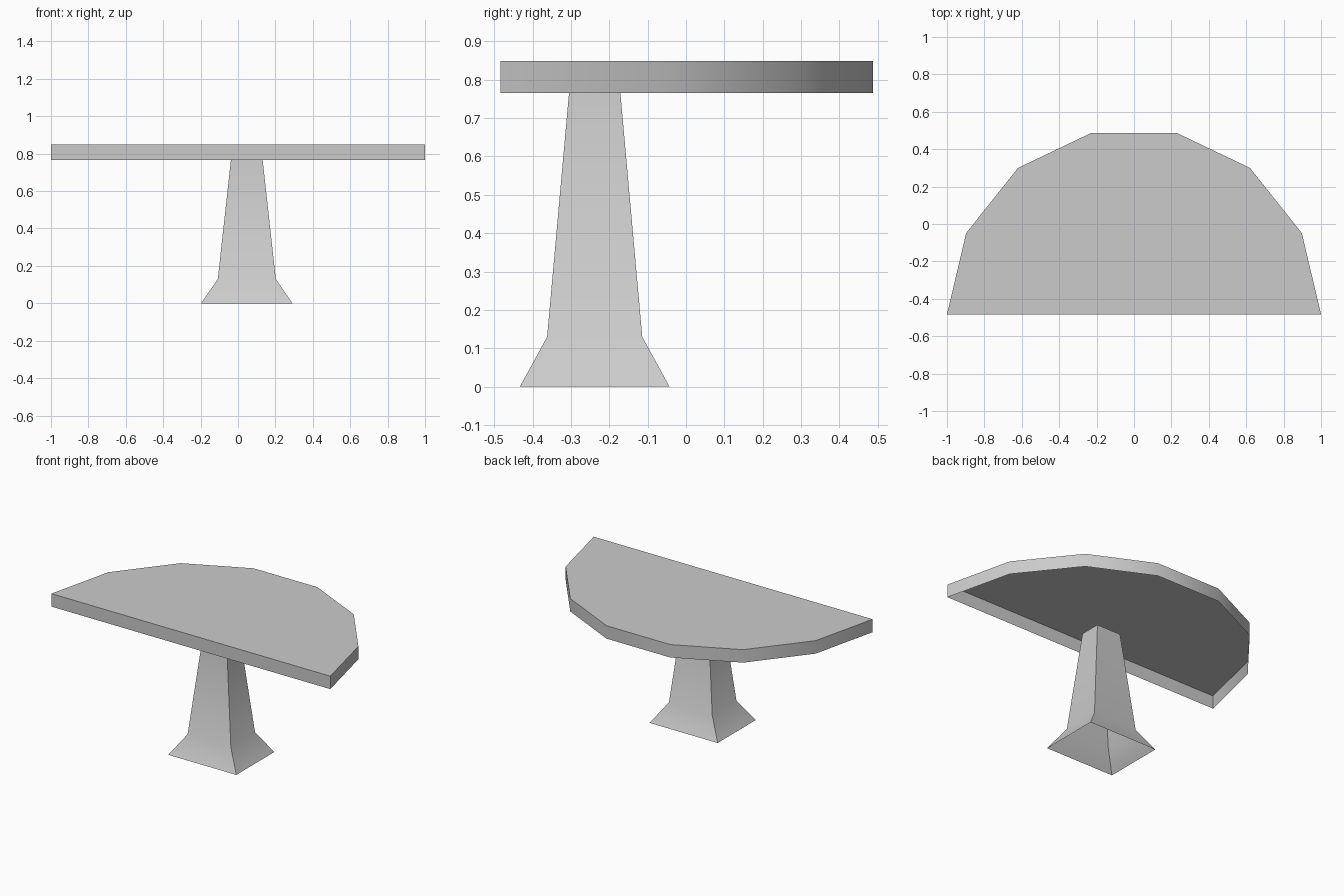
import bpy
import bmesh
import math

if "Cube" in bpy.data.objects:
    bpy.data.objects.remove(bpy.data.objects["Cube"])

gray = bpy.data.materials.new("plain gray")
gray.diffuse_color = (0.6, 0.6, 0.6, 1)
gray.use_nodes = True
gray.node_tree.nodes["Principled BSDF"].inputs["Base Color"].default_value = gray.diffuse_color


def loft(name, rings, cap_top=False):
    """Join rings of points with side walls; the underside stays open."""
    bm = bmesh.new()
    loops = [[bm.verts.new(p) for p in ring] for ring in rings]
    for low, high in zip(loops, loops[1:]):
        n = len(low)
        for i in range(n):
            j = (i + 1) % n
            bm.faces.new((low[i], low[j], high[j], high[i]))
    if cap_top:
        bm.faces.new(loops[-1])
    mesh = bpy.data.meshes.new(name)
    bm.to_mesh(mesh)
    bm.free()
    mesh.materials.append(gray)
    obj = bpy.data.objects.new(name, mesh)
    bpy.context.collection.objects.link(obj)
    bpy.ops.object.select_all(action='DESELECT')
    obj.select_set(True)
    bpy.context.view_layer.objects.active = obj
    bpy.ops.object.shade_smooth_by_angle(angle=math.radians(32))
    return obj


# Half-round table top: open-bottomed shell, right half mirrored to the left
half = [(1.0, -0.483), (0.897, -0.048), (0.62, 0.30), (0.228, 0.487)]
outline = half + [(-x, y) for x, y in reversed(half)]
loft("table_top", [[(x, y, z) for x, y in outline] for z in (0.765, 0.849)], cap_top=True)

# Square flared pedestal: (x centre, half x, y centre, half y, height)
sections = [(0.047, 0.244, -0.238, 0.195, 0.0),
            (0.047, 0.155, -0.238, 0.124, 0.13),
            (0.047, 0.085, -0.238, 0.067, 0.765)]
corners = [(-1, -1), (1, -1), (1, 1), (-1, 1)]
loft("pedestal", [[(cx + sx * hx, cy + sy * hy, z) for sx, sy in corners]
                  for cx, hx, cy, hy, z in sections])
